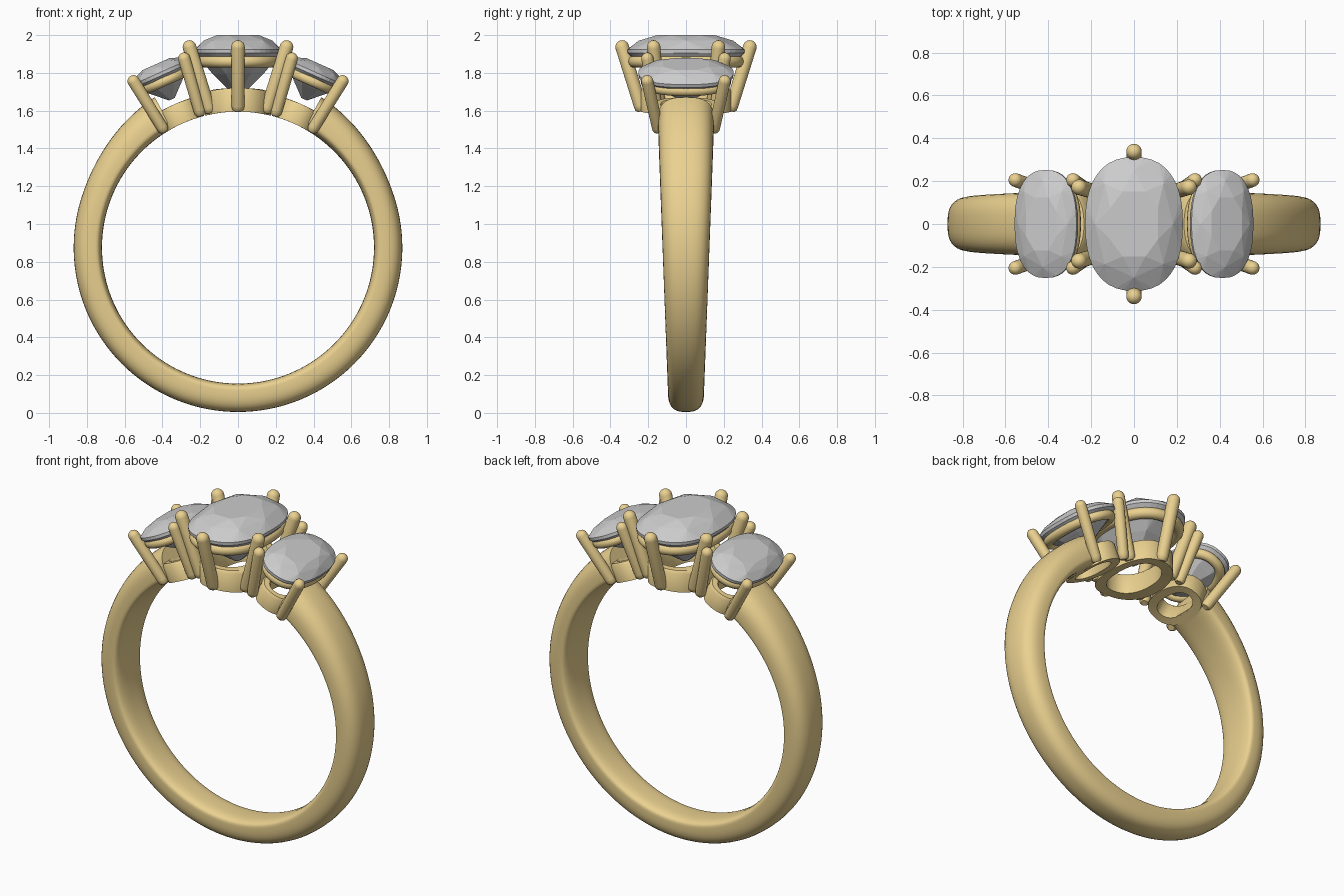
import bpy, bmesh
from math import sin, cos, pi, sqrt, radians
from mathutils import Vector, Matrix

if "Cube" in bpy.data.objects:
    bpy.data.objects.remove(bpy.data.objects["Cube"])

HUB = 0.875      # height of the finger-hole axis
BORE = 0.72      # finger-hole radius

gold = bpy.data.materials.new("gold")
gold.diffuse_color = (0.83, 0.64, 0.28, 1)
gold.use_nodes = True
gold.node_tree.nodes["Principled BSDF"].inputs["Base Color"].default_value = gold.diffuse_color


def spow(v, p):
    return (1 if v >= 0 else -1) * abs(v) ** p


def oval(a, b, n, e=2.4, shift=0.0):
    """Cushion-shaped outline with half sizes a, b."""
    out = []
    for i in range(n):
        t = 2 * pi * (i + shift) / n
        out.append((a * spow(cos(t), 2 / e), b * spow(sin(t), 2 / e)))
    return out


def finish(bm, name, tilt=0.0, mat=None, angle=None):
    bmesh.ops.recalc_face_normals(bm, faces=bm.faces)
    me = bpy.data.meshes.new(name)
    bm.to_mesh(me)
    bm.free()
    ob = bpy.data.objects.new(name, me)
    bpy.context.collection.objects.link(ob)
    ob.matrix_world = Matrix.Translation((0, 0, HUB)) @ Matrix.Rotation(radians(tilt), 4, 'Y')
    if mat:
        me.materials.append(mat)
    if angle:
        bpy.ops.object.select_all(action='DESELECT')
        ob.select_set(True)
        bpy.context.view_layer.objects.active = ob
        bpy.ops.object.shade_smooth_by_angle(angle=radians(angle))
    return ob


def loft(bm, rings, closed=False, caps=True):
    """Skin a list of equal-length point loops."""
    vs = [[bm.verts.new(p) for p in r] for r in rings]
    m = len(vs)
    for i in range(m if closed else m - 1):
        a, b = vs[i], vs[(i + 1) % m]
        for j in range(len(a)):
            k = (j + 1) % len(a)
            bm.faces.new((a[j], a[k], b[k], b[j]))
    if caps and not closed:
        bm.faces.new(vs[0])
        bm.faces.new(vs[-1])


# Shank: rounded section swept round the finger, widening towards the top
def shank():
    bm, rings, start, n = bmesh.new(), [], radians(29), 120
    for i in range(n + 1):
        a = start + (2 * pi - 2 * start) * i / n
        z = HUB + 0.8 * cos(a)
        w = 0.093 + 0.057 * z / 1.6
        rise = max(0, (cos(a) - 0.3) / 0.57)
        thick = 0.15 + 0.04 * rise ** 2
        ring = []
        for j in range(36):
            t = 2 * pi * j / 36
            s = spow(sin(t), 0.72)
            f = 0.25 + (0.75 if s > 0 else 0.25) * s
            r = BORE + thick * f
            ring.append((r * sin(a), w * spow(cos(t), 0.72), r * cos(a)))
        rings.append(ring)
    loft(bm, rings)
    finish(bm, "shank", 0, gold, 50)


# Stone: convex faceted cushion cut
def stone(name, a, b, girdle, top, culet, tilt):
    bm = bmesh.new()
    h = top - girdle
    layers = [(0.52, top, 8, 0.5), (0.80, girdle + 0.62 * h, 8, 0.0),
              (1.0, girdle, 40, 0.0), (0.995, girdle - 0.018, 40, 0.0),
              (0.62, culet + 0.45 * (girdle - culet), 8, 0.5), (0.1, culet, 8, 0.0)]
    for k, z, n, s in layers:
        for x, y in oval(a * k, b * k, n, 2.4, s):
            bm.verts.new((x, y, z))
    res = bmesh.ops.convex_hull(bm, input=bm.verts)
    loose = [v for v in bm.verts if not v.link_faces]
    bmesh.ops.delete(bm, geom=loose, context='VERTS')
    bmesh.ops.dissolve_limit(bm, angle_limit=radians(1), verts=bm.verts, edges=bm.edges)
    finish(bm, name, tilt)


# Upper gallery: round wire oval below the girdle
def wire(name, a, b, z, r, tilt):
    bm, rings = bmesh.new(), []
    base = oval(a, b, 64, 2.3)
    for i, (x, y) in enumerate(base):
        p, q = Vector(base[i - 1]), Vector(base[(i + 1) % 64])
        d = (q - p).normalized()
        nrm = (d.y, -d.x)
        rings.append([(x + nrm[0] * r * cos(t), y + nrm[1] * r * cos(t), z + r * sin(t))
                      for t in [2 * pi * j / 14 for j in range(14)]])
    loft(bm, rings, closed=True)
    finish(bm, name, tilt, gold, 60)


# Lower gallery: oval wall whose top and bottom follow the finger curve
def wall(name, a, b, wide, r_top, tilt):
    bm, rings = bmesh.new(), []
    outer, inner = oval(a, b, 64, 2.3), oval(a - wide, b - wide, 64, 2.3)
    for (x, y), (u, v) in zip(outer, inner):
        mx, my, rt = (x + u) / 2, (y + v) / 2, r_top
        z = lambda px, r: sqrt(r * r - px * px)
        rings.append([(x, y, z(x, BORE)), (x, y, z(x, rt - 0.015)),
                      (x + (mx - x) * 0.4, y + (my - y) * 0.4, z(x, rt)),
                      (u + (mx - u) * 0.4, v + (my - v) * 0.4, z(u, rt)),
                      (u, v, z(u, rt - 0.015)), (u, v, z(u, BORE))])
    loft(bm, rings, closed=True)
    finish(bm, name, tilt, gold, 40)


# Prongs: leaning rods with rounded tips
def prongs(name, pairs, r, tilt):
    bm = bmesh.new()
    for p0, p1 in pairs:
        p0, p1 = Vector(p0), Vector(p1)
        d = p1 - p0
        rot = d.to_track_quat('Z', 'Y')
        prof = [(r * 0.6, -0.012), (r * 0.9, 0.0), (r * 0.95, 0.02), (r, d.length)]
        prof += [(r * cos(t), d.length + r * sin(t)) for t in (0.3, 0.6, 0.9, 1.2, 1.45)]
        loft(bm, [[p0 + rot @ Vector((q * cos(t), q * sin(t), z))
                   for t in [2 * pi * j / 20 for j in range(20)]] for q, z in prof])
    finish(bm, name, tilt, gold, 45)


def corners(base, tip):
    return [((sx * base[0], sy * base[1], base[2]), (sx * tip[0], sy * tip[1], tip[2]))
            for sx in (-1, 1) for sy in (-1, 1)]


shank()

# Centre setting
stone("center_stone", 0.228, 0.312, 1.048, 1.125, 0.81, 0)
wire("center_upper_gallery", 0.195, 0.275, 0.985, 0.032, 0)
wall("center_lower_gallery", 0.175, 0.24, 0.06, 0.845, 0)
ends = [((0, s * 0.237, 0.735), (0, s * 0.338, 1.062)) for s in (-1, 1)]
prongs("center_prongs", corners((0.15, 0.14, 0.725), (0.257, 0.172, 1.062)) + ends, 0.036, 0)

# Side settings, fanned out around the finger
for side, tilt in (("left", -24), ("right", 24)):
    stone(side + "_stone", 0.158, 0.252, 1.015, 1.064, 0.86, tilt)
    wire(side + "_upper_gallery", 0.128, 0.212, 0.965, 0.028, tilt)
    wall(side + "_lower_gallery", 0.12, 0.175, 0.05, 0.83, tilt)
    prongs(side + "_prongs", corners((0.106, 0.148, 0.73), (0.147, 0.205, 1.03)), 0.032, tilt)
